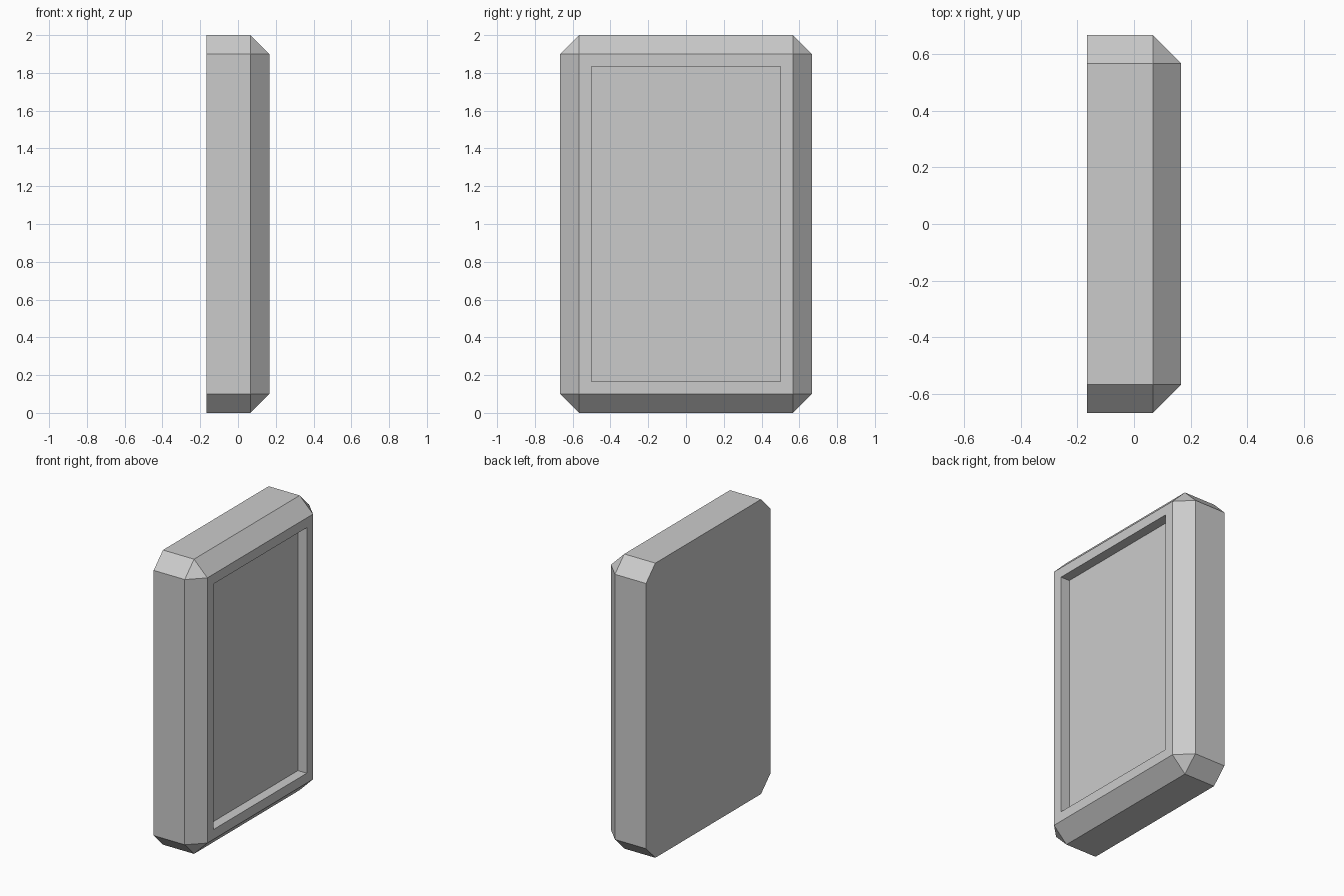
import bpy, bmesh
from mathutils import Matrix, Vector

if "Cube" in bpy.data.objects:
    bpy.data.objects.remove(bpy.data.objects["Cube"])

DEPTH, WIDTH, HEIGHT = 1/3, 4/3, 2.0
CHAMFER, RIM, RECESS = 0.1, 0.0667, 0.0667

bm = bmesh.new()
# Slab body
bmesh.ops.create_cube(bm, size=1, matrix=Matrix.Translation((0, 0, HEIGHT / 2))
                      @ Matrix.Diagonal((DEPTH, WIDTH, HEIGHT, 1)))
# Chamfer every edge except those around the flat back
edges = [e for e in bm.edges if any(v.co.x > 0 for v in e.verts)]
bmesh.ops.bevel(bm, geom=edges, offset=CHAMFER, segments=1, affect='EDGES', profile=0.5)
bm.normal_update()

# Screen recess: inset the +x face, then push it straight in
front = max(bm.faces, key=lambda f: f.calc_center_median().x)
bmesh.ops.inset_region(bm, faces=[front], thickness=RIM, use_even_offset=True)
ext = bmesh.ops.extrude_discrete_faces(bm, faces=[front])
bmesh.ops.translate(bm, verts=ext['faces'][0].verts, vec=Vector((-RECESS, 0, 0)))
bmesh.ops.recalc_face_normals(bm, faces=bm.faces)

mesh = bpy.data.meshes.new("panel_body")
bm.to_mesh(mesh)
bm.free()
bpy.context.collection.objects.link(bpy.data.objects.new("panel_body", mesh))
